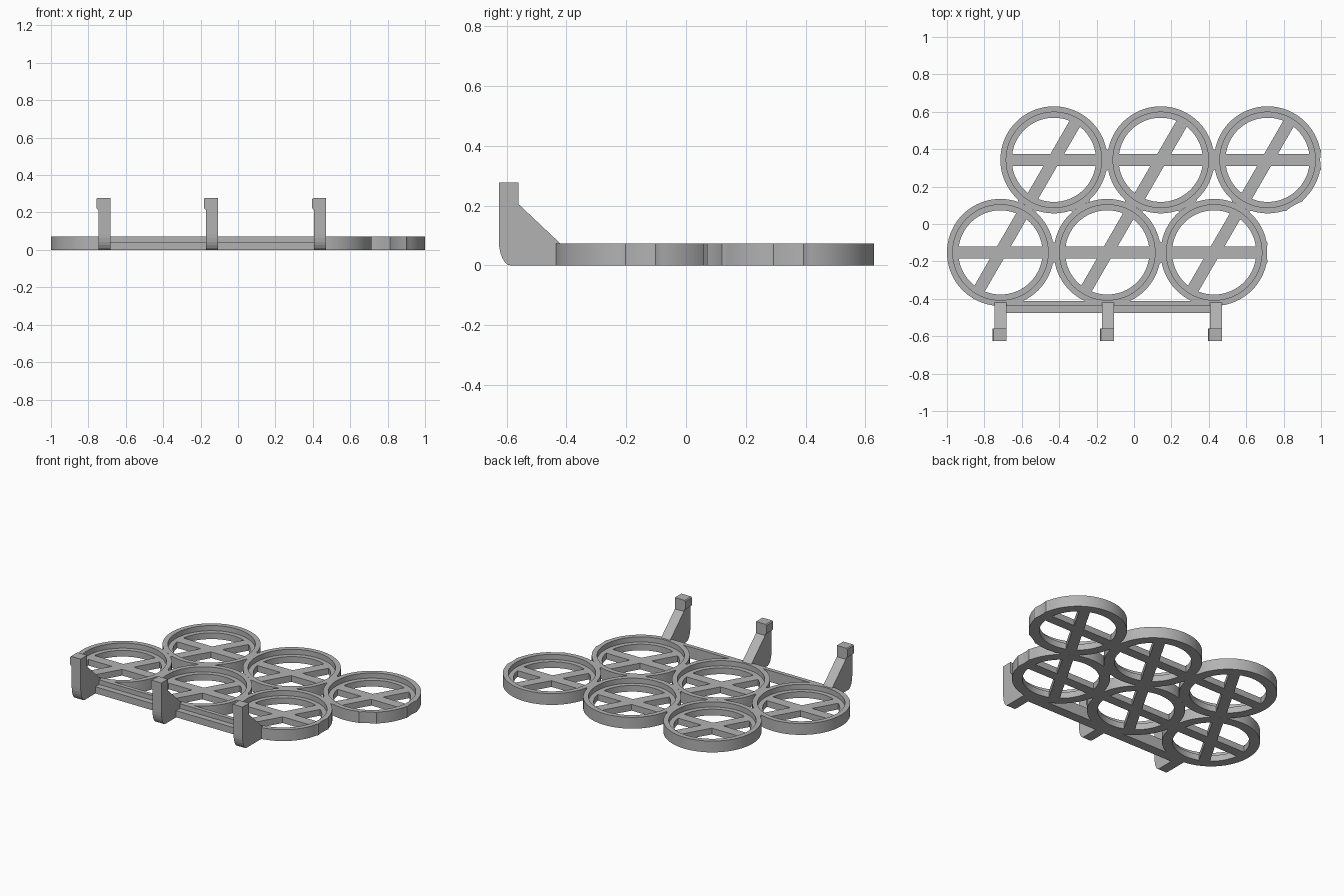
import bpy, bmesh, math
from math import cos, sin, radians, sqrt, pi
from mathutils import Matrix

if "Cube" in bpy.data.objects:
    bpy.data.objects.remove(bpy.data.objects["Cube"], do_unlink=True)

grey = bpy.data.materials.new("plain grey")
grey.use_nodes = True
COLOUR = (0.45, 0.45, 0.45, 1)
grey.diffuse_color = COLOUR
grey.node_tree.nodes["Principled BSDF"].inputs["Base Color"].default_value = COLOUR

R, LIP, HOLE = 0.286, 0.255, 0.225      # ring radii
HEIGHT, FLOOR = 0.073, 0.04
PITCH, WEB = 0.5713, 0.055              # ring spacing, half width of joining pads
BAR = 0.032                             # half width of bars and hooks


def finish(name, bm, smooth=False):
    bmesh.ops.recalc_face_normals(bm, faces=bm.faces)
    mesh = bpy.data.meshes.new(name)
    bm.to_mesh(mesh)
    bm.free()
    mesh.materials.append(grey)
    obj = bpy.data.objects.new(name, mesh)
    bpy.context.collection.objects.link(obj)
    if smooth:
        bpy.ops.object.select_all(action='DESELECT')
        obj.select_set(True)
        bpy.context.view_layer.objects.active = obj
        bpy.ops.object.shade_smooth_by_angle(angle=radians(30))
    return obj


def prism(name, points, place, start, end):
    """Extrude an outline; place(a, b, depth) gives the 3D position."""
    bm = bmesh.new()
    ends = [[bm.verts.new(place(a, b, d)) for a, b in points] for d in (start, end)]
    for loop in ends:
        bm.faces.new(loop)
    for i in range(len(points)):
        j = (i + 1) % len(points)
        bm.faces.new((ends[0][i], ends[0][j], ends[1][j], ends[1][i]))
    return finish(name, bm)


def outer_radius(angle, pads):
    """Plain circle, widened to hollow pads that seat the next ring."""
    for pad, seat in pads:
        phi = (angle - radians(pad) + pi) % (2 * pi) - pi
        if abs(R * sin(phi)) < WEB and abs(phi) < 1:
            return PITCH * cos(phi) - sqrt(seat ** 2 - (PITCH * sin(phi)) ** 2)
    return R


def ring(name, x, y, pads, segments=144):
    bm = bmesh.new()
    loops = []
    for i in range(segments):
        a = 2 * pi * i / segments
        o = outer_radius(a, pads)
        section = [(o, 0), (o, HEIGHT), (LIP, HEIGHT), (LIP, FLOOR), (HOLE, FLOOR), (HOLE, 0)]
        loops.append([bm.verts.new((x + r * cos(a), y + r * sin(a), z)) for r, z in section])
    for i, here in enumerate(loops):
        there = loops[(i + 1) % segments]
        for k in range(len(here)):
            m = (k + 1) % len(here)
            bm.faces.new((here[k], there[k], there[m], here[m]))
    finish(name, bm, smooth=True)


def cross_bar(name, x, y, degrees):
    bm = bmesh.new()
    bmesh.ops.create_cube(bm, size=1, matrix=Matrix.Translation((x, y, FLOOR / 2))
                          @ Matrix.Rotation(radians(degrees), 4, 'Z')
                          @ Matrix.Diagonal((2 * HOLE + 0.02, 2 * BAR, FLOOR, 1)))
    finish(name, bm)


# Two staggered rows of ring holders with crossed floor bars
ROWS = (("front", -0.714, -0.152), ("back", -0.4283, 0.343))
for row, x0, y in ROWS:
    for n in range(3):
        x = x0 + n * PITCH
        free = R + 0.004
        last = n == 2
        pads = [(0, free if last else R)]
        if row == "back":
            pads += [(-60, free if last else R), (-120, R)]
        ring(f"{row}_ring_{n + 1}", x, y, pads)
        cross_bar(f"{row}_straight_bar_{n + 1}", x, y, 0)
        cross_bar(f"{row}_diagonal_bar_{n + 1}", x, y, 60)

# Stepped rail along the front
rail = [(-0.476, 0), (-0.412, 0), (-0.412, HEIGHT), (-0.438, HEIGHT),
        (-0.438, 0.043), (-0.476, 0.043)]
prism("front_rail", rail, lambda a, b, d: (d, a, b), -0.714, 0.439)

# Upright hooks with a gusset, a rounded heel and a small side catch
heel = [(-0.587 - 0.039 * sin(t * pi / 12), 0.085 * (1 - cos(t * pi / 12))) for t in range(7)]
side = [(-0.42, 0)] + heel + [(-0.626, 0.278), (-0.56, 0.278), (-0.56, 0.205), (-0.42, HEIGHT)]
for n, x in enumerate((-0.714, -0.139, 0.439)):
    prism(f"hook_{n + 1}", side, lambda a, b, d: (d, a, b), x - BAR, x + BAR)
    left = x - BAR - 0.011
    catch = [(x, 0.214), (x - BAR, 0.214), (left + 0.003, 0.219), (left, 0.226),
             (left, 0.272), (left + 0.006, 0.278), (x, 0.278)]
    prism(f"hook_catch_{n + 1}", catch, lambda a, b, d: (a, d, b), -0.626, -0.56)
